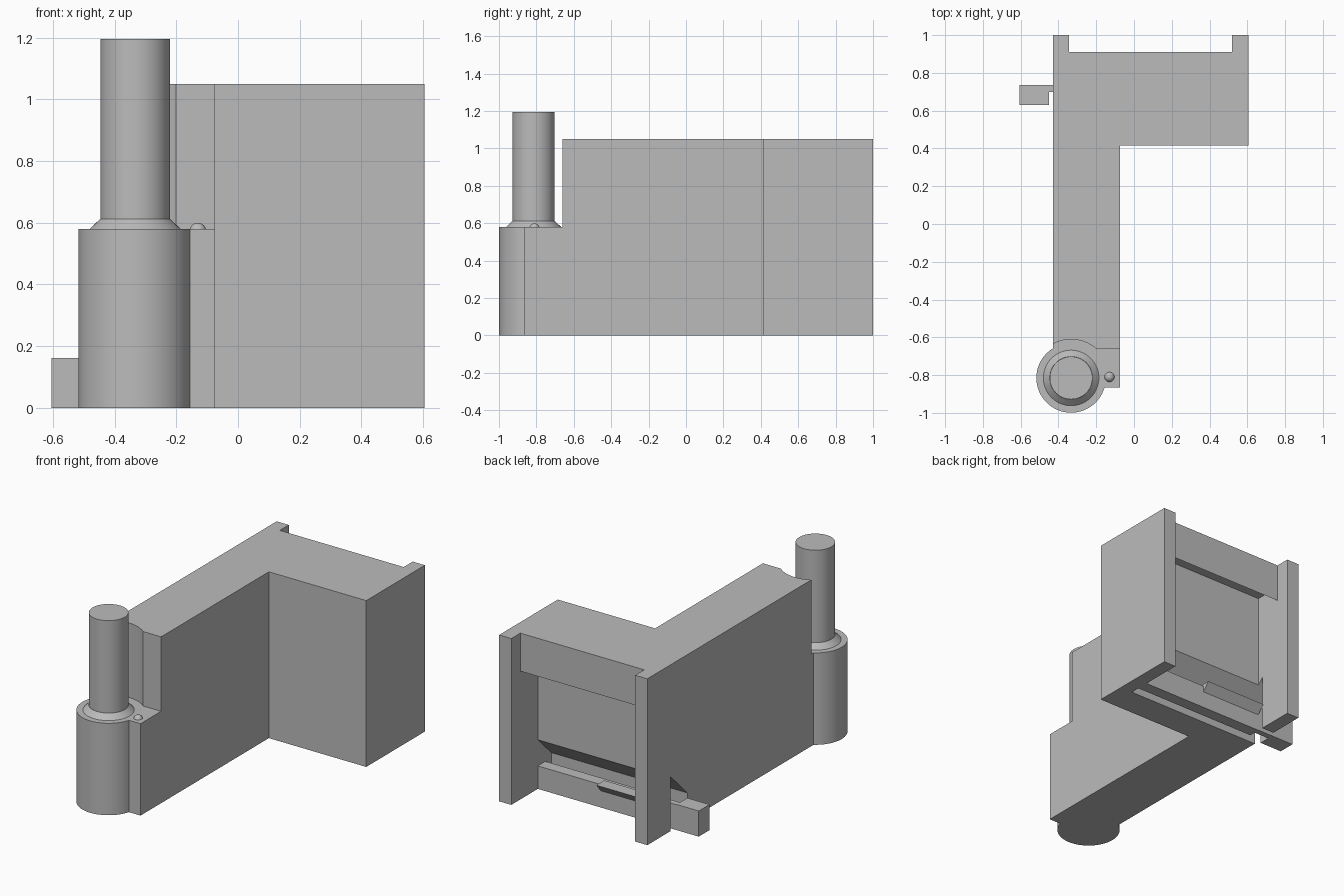
import bpy
import bmesh
from mathutils import Matrix, Vector

if "Cube" in bpy.data.objects:
    bpy.data.objects.remove(bpy.data.objects["Cube"])

GREY = (0.5, 0.5, 0.5, 1)
grey = bpy.data.materials.new("mid_grey")
grey.use_nodes = True
grey.diffuse_color = GREY
grey.node_tree.nodes["Principled BSDF"].inputs["Base Color"].default_value = GREY


def finish(name, bm):
    bmesh.ops.recalc_face_normals(bm, faces=bm.faces)
    mesh = bpy.data.meshes.new(name)
    bm.to_mesh(mesh)
    bm.free()
    mesh.materials.append(grey)
    obj = bpy.data.objects.new(name, mesh)
    bpy.context.collection.objects.link(obj)
    return obj


def prism(name, points, start, end, axis):
    """Extrude a plan outline along z, or a side outline (y, z) along x."""
    bm = bmesh.new()
    if axis == 'Z':
        verts = [bm.verts.new((a, b, start)) for a, b in points]
        step = Vector((0, 0, end - start))
    else:
        verts = [bm.verts.new((start, a, b)) for a, b in points]
        step = Vector((end - start, 0, 0))
    face = bm.faces.new(verts)
    new = bmesh.ops.extrude_face_region(bm, geom=[face])["geom"]
    bmesh.ops.translate(bm, vec=step, verts=[v for v in new if isinstance(v, bmesh.types.BMVert)])
    return finish(name, bm)


def box(name, x0, x1, y0, y1, z0, z1):
    return prism(name, [(x0, y0), (x1, y0), (x1, y1), (x0, y1)], z0, z1, 'Z')


def cone(name, r0, r1, z0, z1):
    """Round part standing on the hinge axis."""
    bm = bmesh.new()
    bmesh.ops.create_cone(bm, cap_ends=True, segments=64, radius1=r0, radius2=r1, depth=z1 - z0,
                          matrix=Matrix.Translation((PIN_X, PIN_Y, (z0 + z1) / 2)))
    return smooth(finish(name, bm))


def smooth(obj):
    bpy.ops.object.select_all(action='DESELECT')
    obj.select_set(True)
    bpy.context.view_layer.objects.active = obj
    bpy.ops.object.shade_smooth_by_angle(angle=0.6)
    return obj


def cut(obj, cutter):
    mod = obj.modifiers.new("cut", 'BOOLEAN')
    mod.operation = 'DIFFERENCE'
    mod.solver = 'EXACT'
    mod.object = cutter
    bpy.context.view_layer.objects.active = obj
    bpy.ops.object.modifier_apply(modifier=mod.name)
    bpy.data.objects.remove(cutter)


PIN_X, PIN_Y = -0.333, -0.815
LEDGE, TOP = 0.58, 1.05
WALL_L, WALL_R = -0.345, 0.52      # inner faces of the two rear flanges

# L-shaped body with two rear flanges
body = prism("body", [(-0.43, -0.865), (-0.075, -0.865), (-0.075, 0.415), (0.605, 0.415),
                      (0.605, 1), (WALL_R, 1), (WALL_R, 0.91), (WALL_L, 0.91),
                      (WALL_L, 1), (-0.43, 1)], 0, TOP, 'Z')

# Step and round clearance around the pin
cut(body, box("step_cutter", -0.6, 0, -1.1, -0.66, LEDGE, 1.2))
cut(body, cone("clearance_cutter", 0.204, 0.204, LEDGE, 1.2))

# Rear recess with a hooked upper lip and sloped lower edge
cut(body, prism("recess_cutter", [(0.6, -0.1), (0.6, 0.177), (0.735, 0.31), (0.735, 0.9),
                                  (0.82, 0.9), (0.91, 0.81), (0.95, 0.81), (0.95, -0.1)],
                WALL_L, WALL_R, 'X'))

# Side opening for the latch
cut(body, prism("opening_cutter", [(0.6, -0.1), (0.6, 0.177), (0.77, 0.345), (0.77, -0.1)],
                -0.5, -0.3, 'X'))

# Lower rail and sliding latch
box("lower_rail", WALL_L, WALL_R, 0.66, 0.735, 0, 0.145)
prism("latch_slider", [(0.7, 0.1), (0.73, 0.1), (0.78, 0.158), (0.7, 0.158)], -0.344, 0.08, 'X')
box("latch_neck", -0.452, -0.34, 0.7, 0.737, 0, 0.16)
box("latch_tab", -0.605, -0.45, 0.63, 0.737, 0, 0.162)

# Hinge barrel, collar and pin
cone("hinge_barrel", 0.184, 0.184, 0, LEDGE)
cone("hinge_collar", 0.147, 0.114, LEDGE, 0.612)
cone("hinge_pin", 0.113, 0.113, LEDGE, 1.195)

# Small dome on the ledge
bm = bmesh.new()
bmesh.ops.create_uvsphere(bm, u_segments=32, v_segments=16, radius=0.027,
                          matrix=Matrix.Translation((-0.13, -0.81, 0.573)))
smooth(finish("detent_dome", bm))
